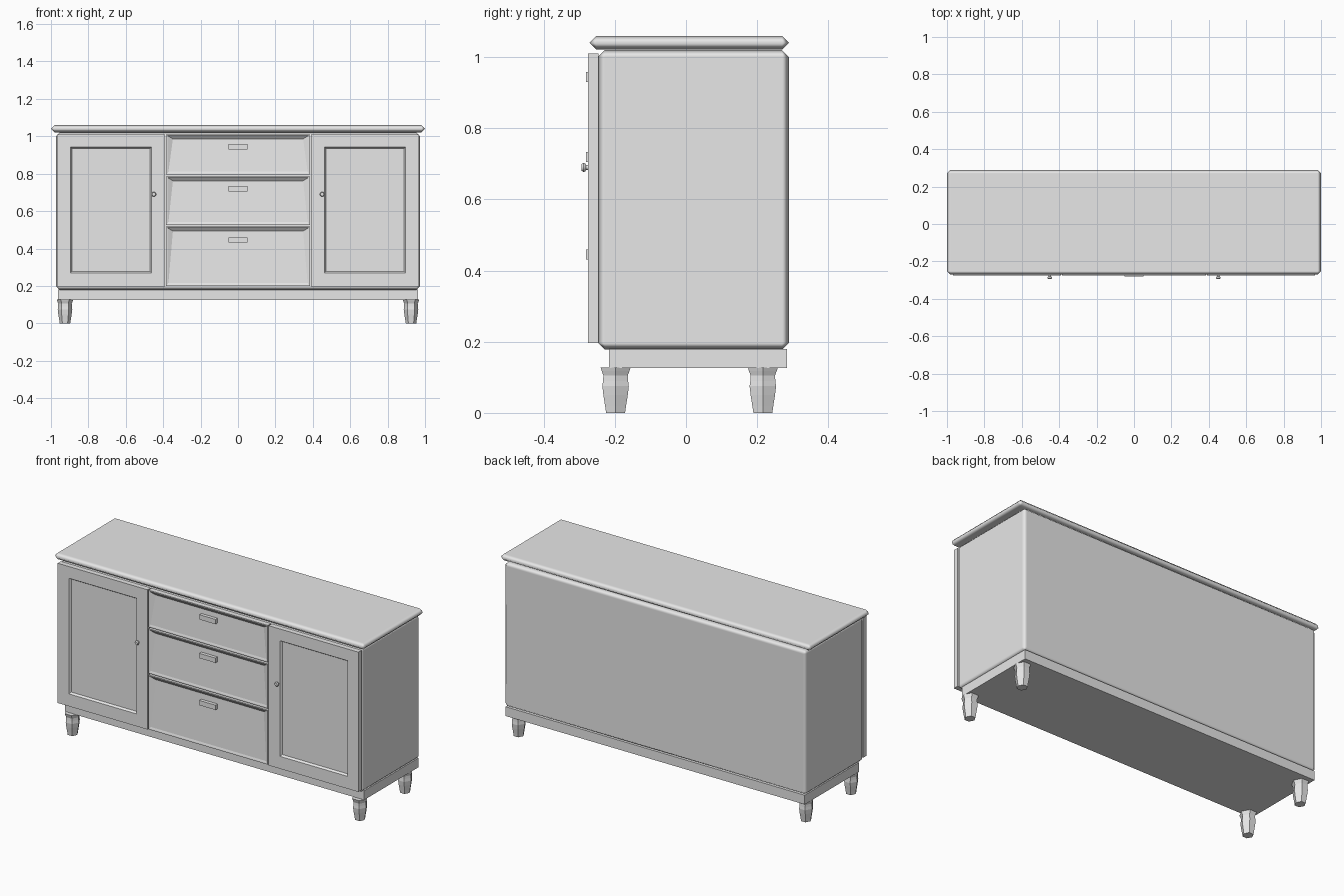
import bpy
import bmesh
from math import cos, sin, pi

cube = bpy.data.objects.get("Cube")
if cube:
    bpy.data.objects.remove(cube, do_unlink=True)

grey = bpy.data.materials.new("light_grey")
grey.use_nodes = True
grey.diffuse_color = (0.8, 0.8, 0.8, 1)
grey.node_tree.nodes["Principled BSDF"].inputs["Base Color"].default_value = (0.8, 0.8, 0.8, 1)


def loft(name, loops):
    """Skin a stack of matching loops and cap both ends."""
    bm = bmesh.new()
    rings = [[bm.verts.new(p) for p in loop] for loop in loops]
    n = len(rings[0])
    for a, b in zip(rings, rings[1:]):
        for i in range(n):
            j = (i + 1) % n
            bm.faces.new((a[i], a[j], b[j], b[i]))
    bm.faces.new(rings[0][::-1])
    bm.faces.new(rings[-1])
    bmesh.ops.recalc_face_normals(bm, faces=bm.faces[:])
    mesh = bpy.data.meshes.new(name)
    bm.to_mesh(mesh)
    bm.free()
    mesh.materials.append(grey)
    obj = bpy.data.objects.new(name, mesh)
    bpy.context.collection.objects.link(obj)
    return obj


def box(name, x, y, z, bevel=0):
    """Box from (low, high) ranges, with an optional softened chamfer."""
    obj = loft(name, [[(x[0], y[0], h), (x[1], y[0], h), (x[1], y[1], h), (x[0], y[1], h)] for h in z])
    if bevel:
        obj.data.shade_smooth()
        mod = obj.modifiers.new("chamfer", "BEVEL")
        mod.width = bevel
        mod.segments = 1
        mod.harden_normals = True
    return obj


BACK, FRONT = -0.246, -0.275


def rect(x, z, y_low, y_high, low=0.0, high=0.0, bottom=0.0, top=0.0):
    """Upright rectangle, inset at the sides, its bottom and top edges at their own depth."""
    return [(x[0] + low, y_low, z[0] + bottom), (x[1] - low, y_low, z[0] + bottom),
            (x[1] - high, y_high, z[1] - top), (x[0] + high, y_high, z[1] - top)]


# Carcass, top and base
box("cabinet_body", (-0.973, 0.973), (-0.247, 0.289), (0.178, 1.02), 0.019)
box("table_top", (-1, 1), (-0.271, 0.289), (1.021, 1.06), 0.019)
box("plinth", (-0.963, 0.963), (-0.216, 0.284), (0.126, 0.18))

# Doors with sunken panels, and their knobs
for side, s in (("left", 1), ("right", -1)):
    x = sorted((s * 0.39, s * 0.968))
    z = (0.197, 1.01)
    loft(side + "_door", [
        rect(x, z, BACK, BACK),
        rect(x, z, FRONT, FRONT),
        rect(x, z, FRONT, FRONT, 0.072, 0.072, 0.072, 0.068),
        rect(x, z, FRONT + 0.012, FRONT + 0.012, 0.08, 0.08, 0.08, 0.076)])
    profile = ((-0.262, 0.007), (-0.281, 0.007), (-0.283, 0.011), (-0.288, 0.013), (-0.294, 0.009))
    knob = loft(side + "_knob", [
        [(s * 0.45 + r * cos(i * pi / 6), y, 0.69 + r * sin(i * pi / 6)) for i in range(12)]
        for y, r in profile])
    knob.data.shade_smooth()
    knob.data.set_sharp_from_angle(angle=pi / 4)

# Drawers with scooped fronts, deeper towards the top, and their handles
drawers = (("top", (0.795, 1.01), 0.93), ("middle", (0.526, 0.786), 0.705), ("bottom", (0.2, 0.517), 0.431))
for label, z, grip in drawers:
    x = (-0.384, 0.384)
    loft(label + "_drawer", [
        rect(x, z, BACK, BACK),
        rect(x, z, FRONT, FRONT),
        rect(x, z, FRONT, FRONT, 0.006, 0.006, 0.006, 0.006),
        rect(x, z, FRONT + 0.003, FRONT + 0.015, 0.012, 0.036, 0.016, 0.024)])
    box(label + "_handle", (-0.052, 0.052), (-0.281, -0.255), (grip, grip + 0.028))

# Six-sided turned legs
leg_profile = ((0, 0.028), (0.02, 0.031), (0.05, 0.036), (0.075, 0.039),
               (0.09, 0.037), (0.105, 0.036), (0.118, 0.041), (0.127, 0.044))
for side, cx in (("left", 0.925), ("right", -0.925)):
    for end, cy in (("front", -0.198), ("back", 0.216)):
        loft(f"{end}_{side}_leg", [
            [(cx + r * cos(i * pi / 3), cy + 1.1 * r * sin(i * pi / 3), z) for i in range(6)]
            for z, r in leg_profile])
